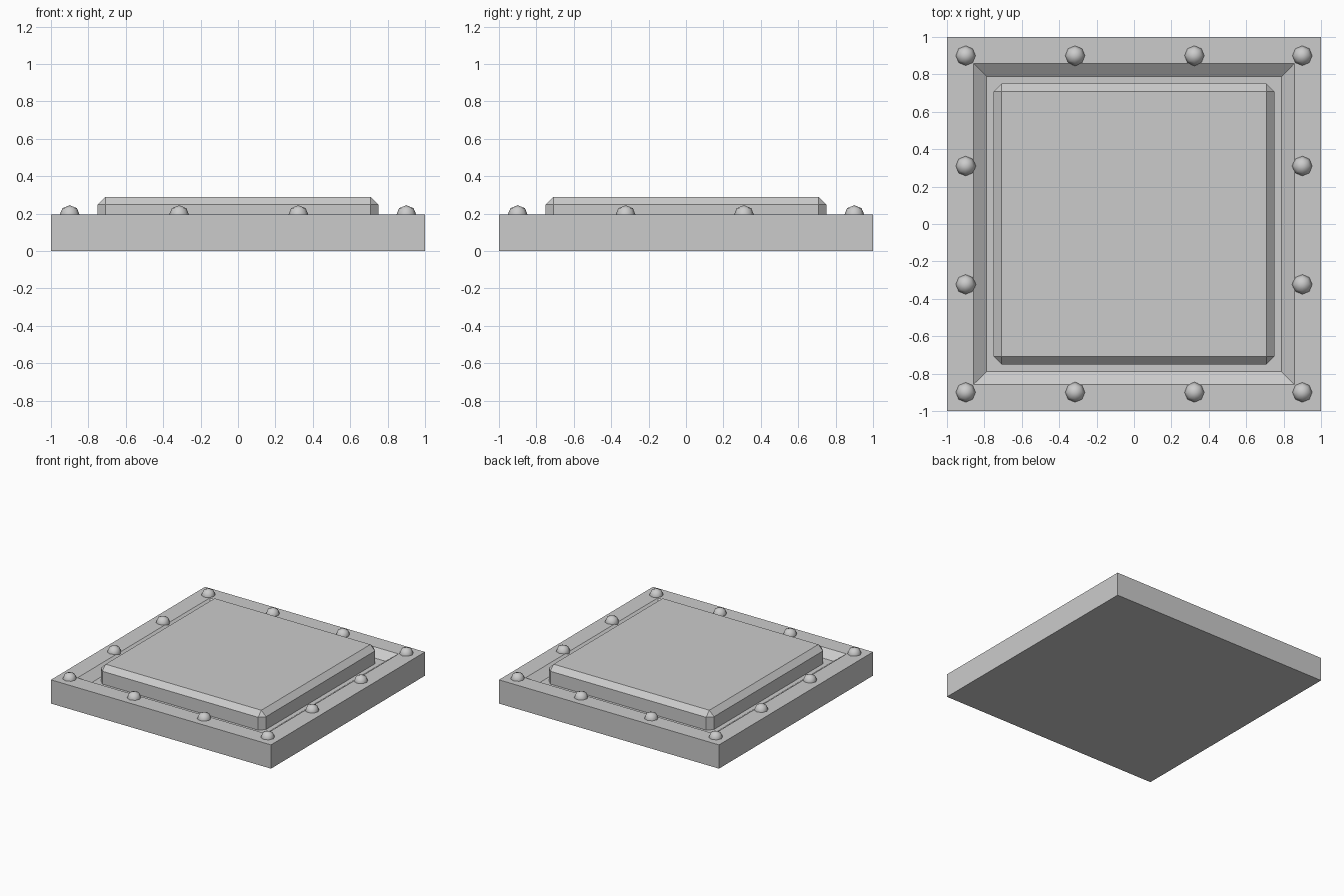
import bpy, bmesh

if "Cube" in bpy.data.objects:
    bpy.data.objects.remove(bpy.data.objects["Cube"])

TOP = 0.195  # height of the base plate


def box(name, half, z0, z1):
    bpy.ops.mesh.primitive_cube_add(size=1, location=(0, 0, (z0 + z1) / 2))
    ob = bpy.context.object
    ob.name = name
    ob.scale = (2 * half, 2 * half, z1 - z0)
    bpy.ops.object.transform_apply(location=True, rotation=False, scale=True)
    return ob


# base plate with a sloped recess in its top
base = box("base_plate", 1.0, 0.0, TOP)
bm = bmesh.new()
bm.from_mesh(base.data)
top = max(bm.faces, key=lambda f: f.calc_center_median().z)
bmesh.ops.inset_region(bm, faces=[top], thickness=0.2)
bmesh.ops.inset_region(bm, faces=[top], thickness=0.1)
for v in top.verts:
    v.co.z -= 0.052
bm.to_mesh(base.data)
bm.free()

# raised panel with chamfered edges, seated in the recess
panel = box("raised_panel", 0.75, 0.10, 0.29)
bev = panel.modifiers.new("chamfer", 'BEVEL')
bev.width = 0.042
bev.segments = 1

# domed rivets: corners, then two along each side
spots = [(x, y) for x in (-0.9, 0.9) for y in (-0.9, 0.9)]
spots += [(x, y) for x in (-0.315, 0.323) for y in (-0.9, 0.9)]
spots += [(x, y) for x in (-0.9, 0.9) for y in (-0.323, 0.31)]
for i, (x, y) in enumerate(spots):
    bpy.ops.mesh.primitive_uv_sphere_add(segments=8, ring_count=4, radius=0.055,
                                         location=(x, y, TOP - 0.005))
    rivet = bpy.context.object
    rivet.name = f"rivet_{i + 1}"
    bpy.ops.object.shade_smooth()
